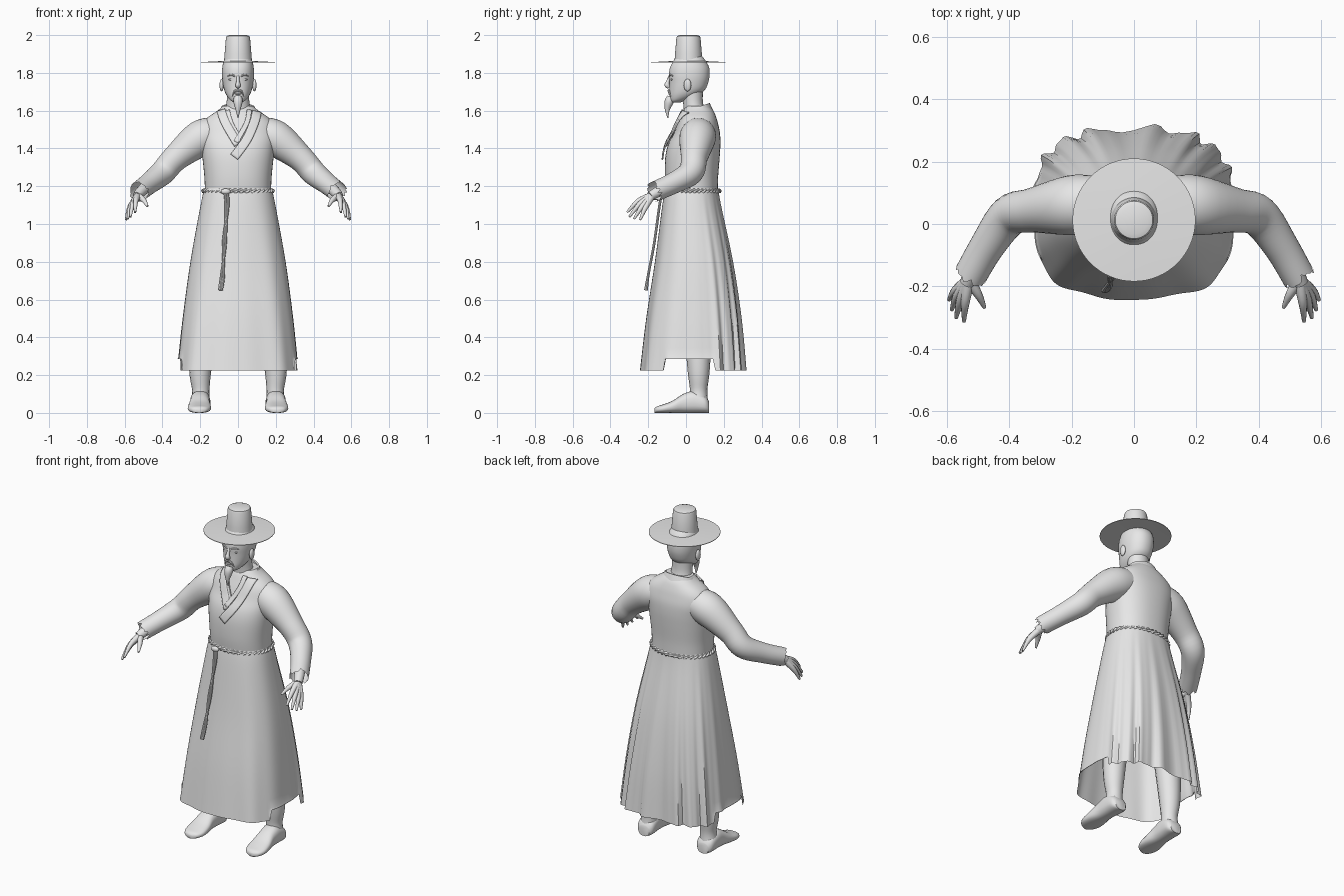
import bpy, bmesh, math, random
from mathutils import Vector
from mathutils.bvhtree import BVHTree

random.seed(4)
if "Cube" in bpy.data.objects:
    bpy.data.objects.remove(bpy.data.objects["Cube"])

grey = bpy.data.materials.new("plain grey")
grey.use_nodes = True
grey.diffuse_color = (0.8, 0.8, 0.8, 1)
grey.node_tree.nodes["Principled BSDF"].inputs["Base Color"].default_value = (0.8, 0.8, 0.8, 1)
parts = []


def finish(name, bm):
    bmesh.ops.recalc_face_normals(bm, faces=bm.faces)
    mesh = bpy.data.meshes.new(name)
    bm.to_mesh(mesh)
    bm.free()
    mesh.materials.append(grey)
    ob = bpy.data.objects.new(name, mesh)
    bpy.context.collection.objects.link(ob)
    parts.append(ob)
    return ob


def loft(name, rings, cap=True, closed=True):
    """Skin a list of equally long point rings."""
    bm = bmesh.new()
    rows = [[bm.verts.new(p) for p in ring] for ring in rings]
    n = len(rows[0])
    for a, b in zip(rows, rows[1:]):
        for i in range(n if closed else n - 1):
            j = (i + 1) % n
            bm.faces.new((a[i], a[j], b[j], b[i]))
    if cap:
        bm.faces.new(rows[0])
        bm.faces.new(rows[-1])
    return finish(name, bm)


def smooth_path(pts, steps):
    """Catmull-Rom samples through points of any dimension."""
    out = []
    for i in range(len(pts) - 1):
        a, b, c, d = (pts[max(0, min(len(pts) - 1, i + k))] for k in (-1, 0, 1, 2))
        for s in range(steps):
            t = s / steps
            out.append([q + t / 2 * (r - p + t * (2 * p - 5 * q + 4 * r - e + t * (3 * (q - r) + e - p)))
                        for p, q, r, e in zip(a, b, c, d)])
    return out + [list(pts[-1])]


def oval(n, power=2.0):
    """Unit superellipse, as (cos, sin) pairs."""
    for i in range(n):
        a = math.tau * i / n
        c, s = math.cos(a), math.sin(a)
        yield tuple(math.copysign(abs(v) ** (2 / power), v) for v in (c, s))


def body(name, profile, power=2.0, n=48, steps=4, cap=True):
    """Upright form from rows of height, half width, front y, back y."""
    rings = [[(rx * c, (yf + yb) / 2 + (yb - yf) / 2 * s, z) for c, s in oval(n, power)]
             for z, rx, yf, yb in smooth_path(profile, steps)]
    return loft(name, rings, cap)


def tube(name, path, n=16, steps=5, ragged=0.0, cap=True, up=(0, 0, 1)):
    """Round tube along rows of x, y, z, radius."""
    rows = smooth_path(path, steps)
    pts = [Vector(r[:3]) for r in rows]
    rings = []
    for i, p in enumerate(pts):
        t = (pts[min(i + 1, len(pts) - 1)] - pts[max(i - 1, 0)]).normalized()
        u = t.cross(Vector(up)).normalized()
        v = u.cross(t)
        rag = ragged if i == len(pts) - 1 else 0
        rings.append([p + rows[i][3] * (u * c + v * s) + t * random.uniform(-rag, rag)
                      for c, s in oval(n)])
    return loft(name, rings, cap)


def ball(name, place, size):
    bm = bmesh.new()
    bmesh.ops.create_uvsphere(bm, u_segments=16, v_segments=10, radius=1)
    for v in bm.verts:
        v.co = Vector(place) + Vector(a * b for a, b in zip(v.co, size))
    return finish(name, bm)


# Robe top, neck and standing collar
torso = body("robe_top", [(1.17, .175, -.105, .168), (1.25, .178, -.112, .17), (1.35, .188, -.11, .178),
                          (1.42, .195, -.095, .182), (1.48, .2, -.065, .18), (1.53, .19, -.045, .17),
                          (1.565, .16, -.03, .16), (1.6, .108, -.015, .145), (1.625, .08, 0, .125)], 2.3)
body("neck", [(1.58, .07, -.01, .11), (1.64, .06, -.015, .09), (1.72, .06, -.03, .09)])
rings = []
for z, rx, ry in ((1.585, .115, .088), (1.64, .088, .064), (1.638, .078, .056), (1.6, .078, .056)):
    rings.append([(rx * c, .062 + ry * s, z - .02 * (1 - s)) for c, s in oval(48)])
loft("collar", rings, cap=False)

# Crossed lapels laid over the chest
tree = BVHTree.FromPolygons([v.co for v in torso.data.vertices],
                            [tuple(p.vertices) for p in torso.data.polygons])


def lapel(name, path, width, lift):
    pts = [Vector((x, 0, z)) for x, z in smooth_path(path, 6)]
    rows = []
    for i, p in enumerate(pts):
        t = pts[min(i + 1, len(pts) - 1)] - pts[max(i - 1, 0)]
        side = Vector((-t.z, 0, t.x)).normalized() * width
        row = []
        for k in range(7):
            q = p + side * (k / 6 - .5)
            hit = tree.ray_cast(Vector((q.x, -1, q.z)), Vector((0, 1, 0)))[0]
            if hit is None or hit.y > .07:
                hit = tree.find_nearest(Vector((q.x, .05, q.z)))[0]
            row.append(hit + Vector((0, -lift, lift / 3)))
        rows.append(row)
    ob = loft(name, rows, cap=False, closed=False)
    mod = ob.modifiers.new("thickness", "SOLIDIFY")
    mod.thickness, mod.offset = .008, 0


lapel("right_lapel", [(-.09, 1.6), (-.065, 1.53), (0, 1.42)], .045, .006)
lapel("right_inner_lapel", [(-.055, 1.6), (-.035, 1.53), (.005, 1.46)], .022, .005)
lapel("left_inner_lapel", [(.06, 1.6), (.045, 1.53), (-.01, 1.43)], .025, .01)
lapel("left_lapel", [(.1, 1.59), (.085, 1.53), (.045, 1.44), (-.02, 1.35)], .048, .014)

# Pleated skirt with raised hem at the side slits
profile = smooth_path([(1.19, .178, -.11, .17), (1.1, .198, -.125, .185), (.8, .252, -.163, .245),
                       (.5, .292, -.207, .285), (.225, .32, -.238, .305)], 6)
rings = []
for z, rx, yf, yb in profile:
    t = (1.19 - z) / .965
    ring = []
    for i, (c, s) in enumerate(oval(144, 2.3 + .7 * t)):
        a = math.tau * i / 144
        back = max(0, math.sin(a)) ** .5
        wave = math.cos(17 * a) + .5 * math.cos(29 * a + 1)
        f = 1 + t * (.04 * back * wave + .022 * (1 - back) * math.cos(9 * a + 2) * abs(math.sin(a)))
        y = (yf + yb) / 2 + (yb - yf) / 2 * s * f
        low = .285 if -.115 < y < .155 else .225
        ring.append((rx * c * f, y, max(z, low)))
    rings.append(ring)
loft("skirt", rings, cap=False)

# Rope belt: two twisted strands, knot and hanging cord
for k in range(2):
    rings = []
    for i in range(121):
        a, twist = math.tau * i / 120, math.pi * (i / 3 + k)
        r = .006 * math.cos(twist)
        mid = Vector(((.182 + r) * math.cos(a), .031 + (.145 + r) * math.sin(a), 1.175 + .006 * math.sin(twist)))
        out = Vector((math.cos(a), math.sin(a), 0))
        rings.append([mid + .007 * (out * c + Vector((0, 0, s))) for c, s in oval(8)])
    loft("belt_strand", rings)
    d = .012 * k
    tube("hanging_cord", [(-.06 - d, -.125, 1.175, .007), (-.052 - d, -.14, 1.1, .007),
                          (-.078 + d, -.168, .9, .007), (-.075 - d, -.198, .74, .007),
                          (-.09 - d / 2, -.212, .65, .01)], 8, up=(0, 1, 0))
ball("belt_knot", (-.065, -.128, 1.172), (.026, .014, .016))

# Head, nose, beard
body("head", [(1.643, .02, -.078, -.03), (1.655, .04, -.084, .0), (1.68, .06, -.088, .06),
              (1.71, .073, -.088, .1), (1.75, .081, -.088, .118), (1.79, .085, -.09, .125),
              (1.83, .083, -.084, .122), (1.87, .073, -.062, .1), (1.9, .05, -.04, .075)], 2.15)
tube("nose", [(0, -.084, 1.785, .007), (0, -.096, 1.755, .009), (0, -.1, 1.735, .014),
              (0, -.088, 1.725, .01)], up=(0, 1, 0))
tube("beard", [(0, -.078, 1.67, .022), (0, -.09, 1.645, .024), (0, -.099, 1.605, .013),
               (0, -.096, 1.56, .002)], up=(0, 1, 0))
ball("lower_lip", (0, -.086, 1.69), (.018, .008, .005))

# Hat
hat_y = .013
loft("hat_brim", [[(r * c, hat_y + r * s, z) for c, s in oval(64)]
                  for r, z in ((.06, 1.858), (.197, 1.854), (.197, 1.857), (.06, 1.864))])
loft("hat_crown", [[(r * c, hat_y + r * s, z) for c, s in oval(48)]
                   for r, z in ((.074, 1.86), (.071, 1.9), (.064, 1.985), (.06, 1.995), (.045, 2))])

# Paired parts
for s, label in ((1, "left"), (-1, "right")):
    def limb(name, path, **opts):
        tube(label + "_" + name, [(s * x, y, z, r) for x, y, z, r in path], **opts)

    limb("sleeve", [(.11, .07, 1.48, .085), (.2, .06, 1.452, .096), (.33, .043, 1.35, .071),
                    (.4, .025, 1.272, .066), (.47, -.07, 1.215, .056), (.525, -.165, 1.172, .053)],
         n=32, ragged=.016, cap=False)
    limb("forearm", [(.45, -.04, 1.23, .035), (.51, -.14, 1.175, .029), (.535, -.19, 1.147, .024)])
    # Hand, each finger running back through the palm
    for finger, knuckle, tip in (("index", (.541, -.252, 1.122), (.545, -.312, 1.062)),
                                 ("middle", (.556, -.243, 1.108), (.57, -.3, 1.038)),
                                 ("ring", (.567, -.23, 1.096), (.584, -.275, 1.027)),
                                 ("little", (.573, -.214, 1.088), (.593, -.243, 1.022)),
                                 ("thumb", (.5, -.225, 1.127), (.479, -.268, 1.094))):
        limb(finger + "_finger", [(.53, -.18, 1.15, .02), knuckle + (.014,), tip + (.006,)], n=10)

    # Leg and foot
    limb("leg", [(.15, .06, .85, .09), (.19, .065, .4, .07), (.2, .067, .22, .058),
                 (.197, .067, .12, .046), (.2, .067, .06, .05)], up=(0, 1, 0))
    foot = smooth_path([(.122, .035, .06), (.1, .052, .09), (.04, .053, .115), (-.015, .052, .1),
                        (-.07, .06, .065), (-.12, .06, .045), (-.155, .043, .034), (-.168, .016, .022)], 4)
    loft(label + "_foot", [[(s * (.2 - .06 * (y - .05) * .5) + w * c, y, h / 2 * (1 + v))
                            for c, v in oval(24, 2.5)] for y, w, h in foot])

    # Face details
    ball(label + "_ear", (s * .087, .008, 1.735), (.011, .02, .033))
    ball(label + "_eye", (s * .034, -.074, 1.765), (.016, .008, .006))
    limb("eyebrow", [(.014, -.088, 1.782, .004), (.035, -.084, 1.79, .005), (.056, -.07, 1.784, .003)], n=8)
    limb("moustache", [(.003, -.091, 1.708, .006), (.02, -.09, 1.7, .006), (.032, -.082, 1.675, .002)], n=8)

# Smooth shading with sharp edges kept
bpy.ops.object.select_all(action="DESELECT")
for ob in parts:
    ob.select_set(True)
bpy.context.view_layer.objects.active = parts[0]
bpy.ops.object.shade_smooth_by_angle(angle=math.radians(40))
